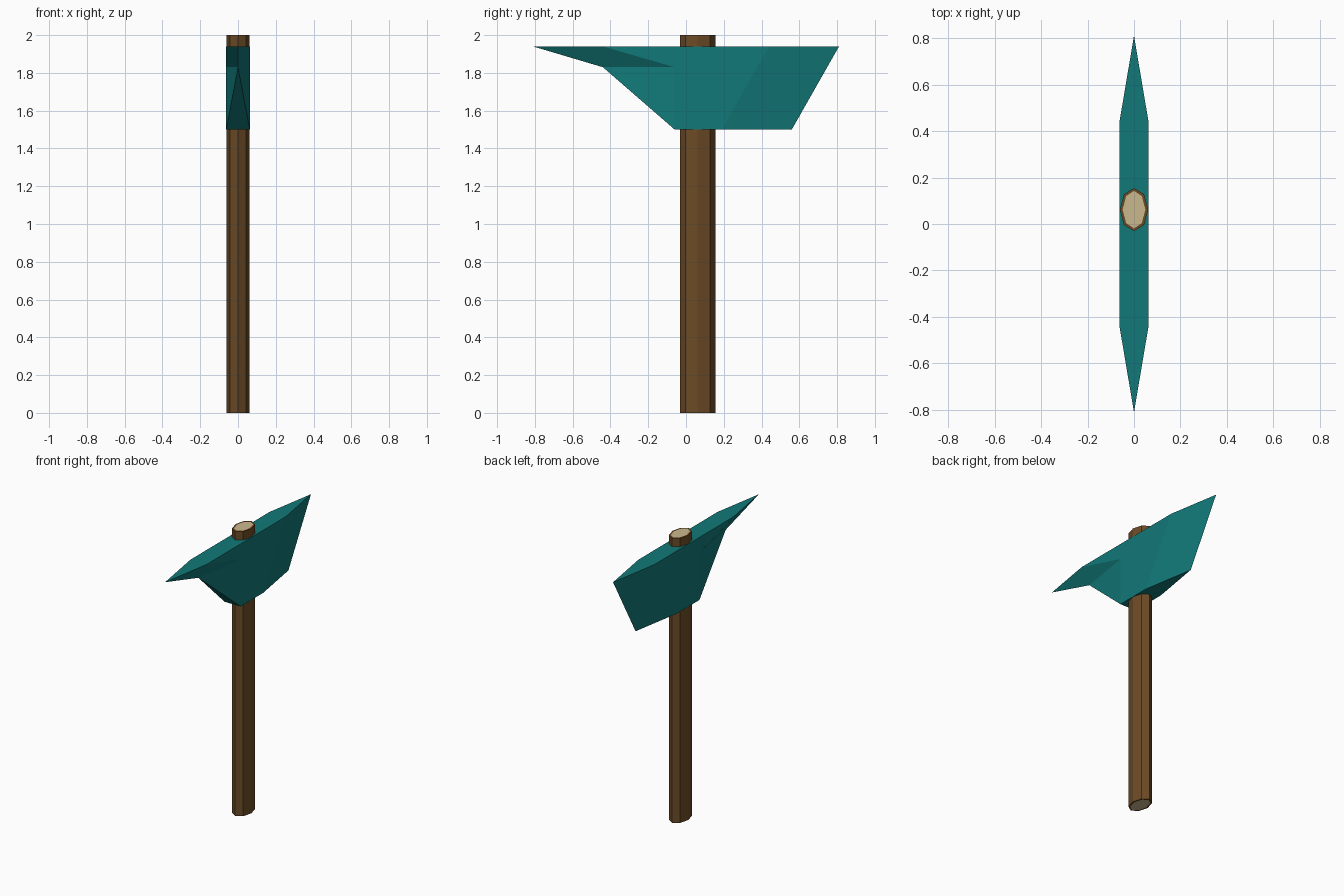
import bpy, bmesh
from math import sin, cos, pi

if "Cube" in bpy.data.objects:
    bpy.data.objects.remove(bpy.data.objects["Cube"])


def material(name, rgb):
    m = bpy.data.materials.new(name)
    m.diffuse_color = (*rgb, 1)
    m.use_nodes = True
    m.node_tree.nodes["Principled BSDF"].inputs["Base Color"].default_value = m.diffuse_color
    return m


def make_object(name, bm, *mats):
    bmesh.ops.recalc_face_normals(bm, faces=bm.faces[:])
    me = bpy.data.meshes.new(name)
    bm.to_mesh(me)
    bm.free()
    for m in mats:
        me.materials.append(m)
    ob = bpy.data.objects.new(name, me)
    bpy.context.collection.objects.link(ob)
    return ob


teal = material("teal_metal", (0.006, 0.19, 0.19))
brown = material("dark_wood", (0.147, 0.069, 0.019))
tan = material("cut_wood", (0.6, 0.48, 0.27))

# Handle: oval eight-sided shaft with pale inset end grain
W, DEPTH, CY, H = 0.061, 0.093, 0.062, 2.0
bm = bmesh.new()
ring = [bm.verts.new((W * cos(i * pi / 4), CY + DEPTH * sin(i * pi / 4), 0)) for i in range(8)]
base = bm.faces.new(ring)
ext = bmesh.ops.extrude_face_region(bm, geom=[base], use_keep_orig=True)
bmesh.ops.translate(bm, vec=(0, 0, H), verts=[v for v in ext["geom"] if isinstance(v, bmesh.types.BMVert)])
bmesh.ops.recalc_face_normals(bm, faces=bm.faces[:])
for cap in [f for f in bm.faces if abs(f.normal.z) > 0.9]:
    bmesh.ops.inset_individual(bm, faces=[cap], thickness=0.012)
    cap.material_index = 1
make_object("handle", bm, brown, tan)

# Head: side faces of one half, mirrored, then closed by top, bottom and front
T = 0.0625
Z_TOP, Z_MID, Z_LOW = 1.94, 1.83, 1.5
points = {
    "pick_tip": (0, -0.81, Z_TOP), "pick_top": (T, -0.44, Z_TOP),
    "pick_root": (T, -0.06, Z_MID), "pick_notch": (0, -0.44, Z_MID),
    "front_low": (T, -0.06, Z_LOW), "blade_low": (T, 0.19, Z_LOW),
    "blade_top": (T, 0.44, Z_TOP), "blade_toe": (0, 0.56, Z_LOW),
    "blade_tip": (0, 0.81, Z_TOP),
}
side_faces = [
    ("pick_tip", "pick_top", "pick_root", "pick_notch"),
    ("pick_notch", "pick_root", "front_low"),
    ("pick_top", "blade_top", "blade_low", "front_low", "pick_root"),
    ("blade_top", "blade_tip", "blade_toe", "blade_low"),
]
bm = bmesh.new()
right = {k: bm.verts.new(p) for k, p in points.items()}
left = {k: bm.verts.new((-p[0], p[1], p[2])) if p[0] else right[k] for k, p in points.items()}
for side in (right, left):
    for names in side_faces:
        bm.faces.new([side[n] for n in names])
R, L = right, left
bm.faces.new([R["pick_tip"], R["pick_top"], R["blade_top"], R["blade_tip"], L["blade_top"], L["pick_top"]])
bm.faces.new([R["front_low"], R["blade_low"], R["blade_toe"], L["blade_low"], L["front_low"]])
bm.faces.new([R["pick_notch"], R["front_low"], L["front_low"]])
make_object("head", bm, teal)
